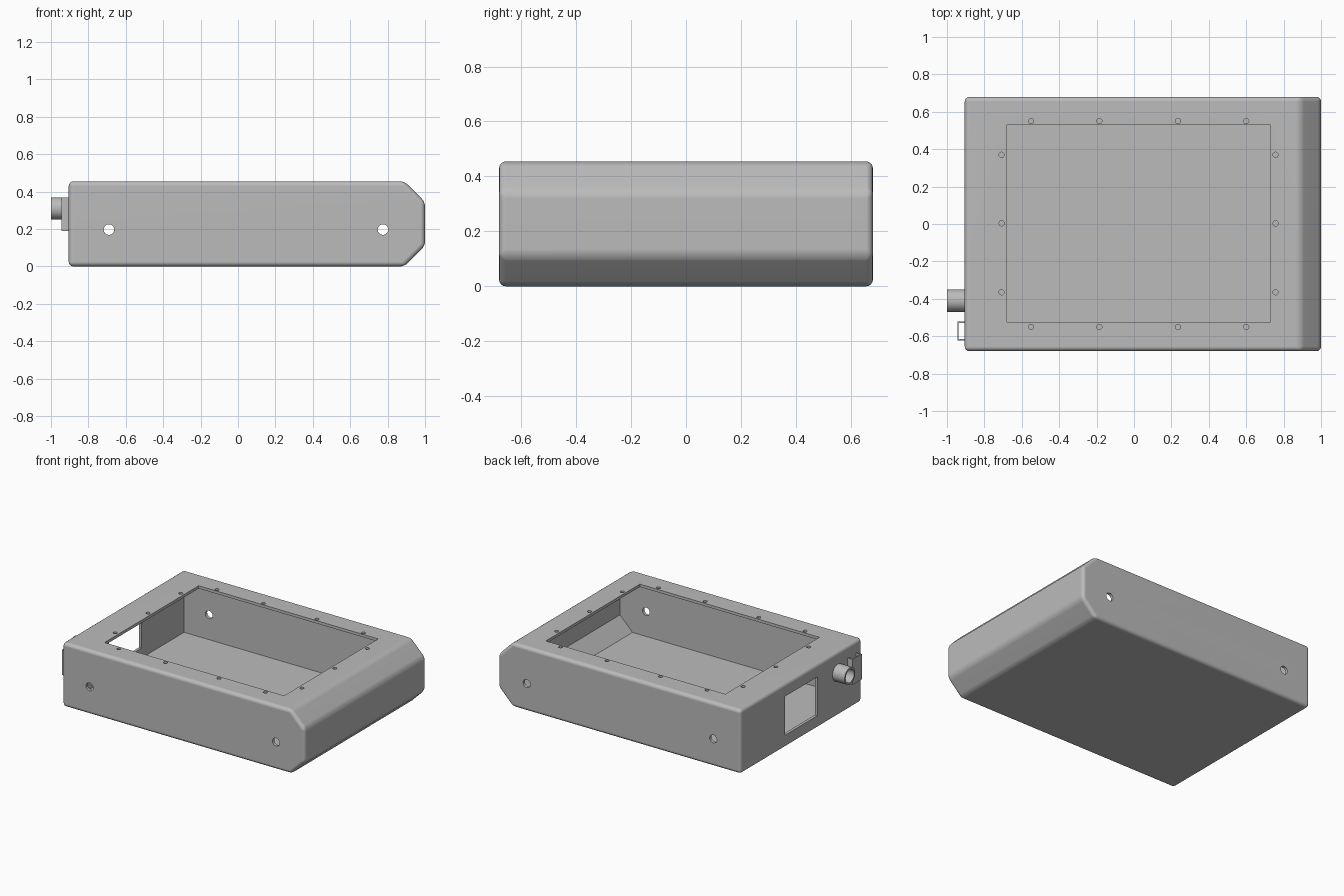
import bpy, bmesh, math
from mathutils import Matrix, Vector

if "Cube" in bpy.data.objects:
    bpy.data.objects.remove(bpy.data.objects["Cube"], do_unlink=True)

grey = bpy.data.materials.new("plain grey")
grey.use_nodes = True
colour = (0.5, 0.5, 0.5, 1)
grey.diffuse_color = colour
grey.node_tree.nodes["Principled BSDF"].inputs["Base Color"].default_value = colour

X0, X1, Y, H = -0.905, 1.0, 0.68, 0.455   # case limits
WALL, CHAMFER = 0.02, 0.11


def finish(name, bm):
    bmesh.ops.recalc_face_normals(bm, faces=bm.faces)
    mesh = bpy.data.meshes.new(name)
    bm.to_mesh(mesh)
    bm.free()
    mesh.materials.append(grey)
    obj = bpy.data.objects.new(name, mesh)
    bpy.context.collection.objects.link(obj)
    return obj


def add_box(bm, lo, hi):
    lo, hi = Vector(lo), Vector(hi)
    size = Matrix.Diagonal((hi - lo).to_4d())
    size[3][3] = 1
    bmesh.ops.create_cube(bm, size=1, matrix=Matrix.Translation((lo + hi) / 2) @ size)


def add_rod(bm, centre, radius, length, axis, sides=32):
    turn = Vector((0, 0, 1)).rotation_difference(Vector(axis)).to_matrix().to_4x4()
    bmesh.ops.create_cone(bm, cap_ends=True, segments=sides, radius1=radius, radius2=radius,
                          depth=length, matrix=Matrix.Translation(centre) @ turn)


def case_solid(name, inset, bevel):
    """Box with a chamfered nose, pushed inwards by inset."""
    c = CHAMFER - inset * 0.59
    x0, x1, y, z0, z1 = X0 + inset, X1 - inset, Y - inset, inset, H - inset
    c = CHAMFER - inset * (2 - math.sqrt(2))
    profile = [(x0, z0), (x1 - c, z0), (x1, z0 + c), (x1, z1 - c), (x1 - c, z1), (x0, z1)]
    bm = bmesh.new()
    face = bm.faces.new([bm.verts.new((x, -y, z)) for x, z in profile])
    out = bmesh.ops.extrude_face_region(bm, geom=[face])
    moved = [v for v in out["geom"] if isinstance(v, bmesh.types.BMVert)]
    bmesh.ops.translate(bm, verts=moved, vec=(0, 2 * y, 0))
    bmesh.ops.recalc_face_normals(bm, faces=bm.faces)
    if bevel:
        bmesh.ops.bevel(bm, geom=bm.edges[:], offset=bevel, segments=4, profile=0.5,
                        affect='EDGES', clamp_overlap=True)
    return finish(name, bm)


def cut(target, cutter):
    mod = target.modifiers.new("cut", 'BOOLEAN')
    mod.operation, mod.solver, mod.object = 'DIFFERENCE', 'EXACT', cutter
    bpy.context.view_layer.objects.active = target
    bpy.ops.object.modifier_apply(modifier=mod.name)
    bpy.data.objects.remove(cutter, do_unlink=True)


def smooth(obj):
    bpy.ops.object.select_all(action='DESELECT')
    obj.select_set(True)
    bpy.context.view_layer.objects.active = obj
    bpy.ops.object.shade_smooth_by_angle(angle=math.radians(35))
    mod = obj.modifiers.new("flat sides", 'WEIGHTED_NORMAL')
    mod.keep_sharp = True


# Hollow case
case = case_solid("case", 0, 0.025)
cut(case, case_solid("cavity", WALL, 0))

# Top opening and side window
bm = bmesh.new()
add_box(bm, (-0.68, -0.525, H - 0.1), (0.73, 0.53, H + 0.1))
cut(case, finish("opening_cutter", bm))
bm = bmesh.new()
add_box(bm, (X0 - 0.1, -0.18, 0.09), (X0 + 0.1, 0.18, 0.365))
cut(case, finish("window_cutter", bm))

# Screw holes round the opening
bm = bmesh.new()
screws = [(x, s * 0.55) for x in (-0.55, -0.185, 0.235, 0.6) for s in (-1, 1)]
screws += [(x, y) for x in (-0.708, 0.757) for y in (-0.365, 0.003, 0.37)]
for x, y in screws:
    add_rod(bm, (x, y, H), 0.014, 0.1, (0, 0, 1), 16)
cut(case, finish("screw_cutter", bm))

# Mounting holes through front and back, and the tube's bore
TUBE_Y, TUBE_Z, BORE = -0.41, 0.31, 0.047
bm = bmesh.new()
for x in (-0.69, 0.775):
    for s in (-1, 1):
        add_rod(bm, (x, s * Y, 0.197), 0.028, 0.1, (0, 1, 0))
add_rod(bm, (X0, TUBE_Y, TUBE_Z), BORE, 0.1, (1, 0, 0))
cut(case, finish("hole_cutter", bm))
smooth(case)

# Side tube
bm = bmesh.new()
add_rod(bm, (-0.95, TUBE_Y, TUBE_Z), 0.06, 0.1, (1, 0, 0))
tube = finish("side_tube", bm)
bm = bmesh.new()
add_rod(bm, (-0.95, TUBE_Y, TUBE_Z), BORE, 0.3, (1, 0, 0))
cut(tube, finish("bore_cutter", bm))
smooth(tube)

# Open-ended loop beside the tube
bm = bmesh.new()
for lo, hi in [((-0.945, -0.622), (-0.937, -0.52)),
               ((-0.937, -0.53), (X0, -0.52)),
               ((-0.937, -0.622), (X0, -0.614))]:
    add_box(bm, (*lo, 0.19), (*hi, 0.37))
finish("side_loop", bm)
